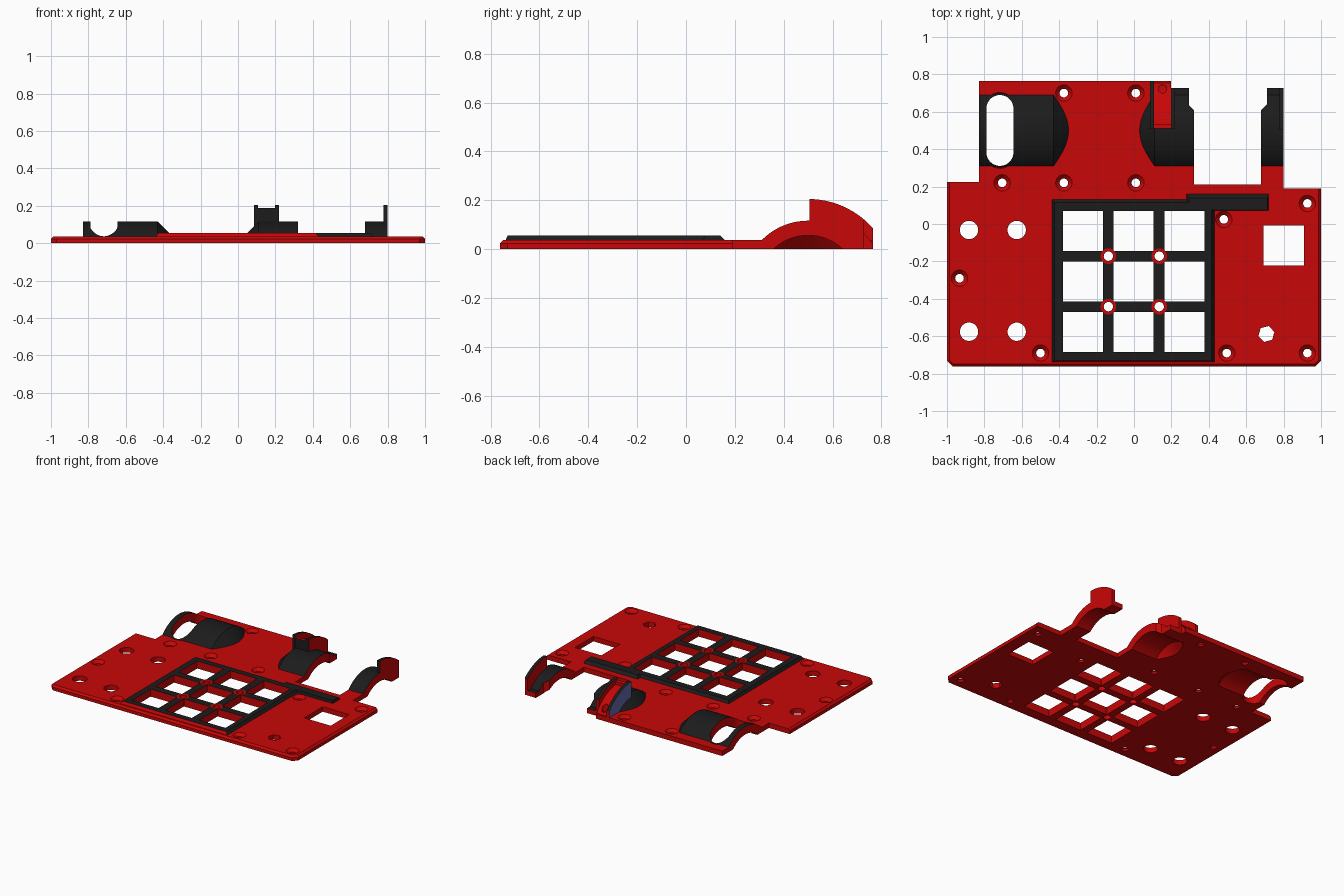
import bpy, bmesh, math
from mathutils import Vector

if "Cube" in bpy.data.objects:
    bpy.data.objects.remove(bpy.data.objects["Cube"])

RED, BLACK, BLUE = 0, 1, 2
mats = []
for n, c in (("red", (0.576, 0.002, 0.002)), ("black", (0.0115, 0.0115, 0.0115)), ("slate blue", (0.13, 0.14, 0.42))):
    m = bpy.data.materials.new(n)
    m.diffuse_color = (*c, 1)
    m.use_nodes = True
    m.node_tree.nodes["Principled BSDF"].inputs["Base Color"].default_value = m.diffuse_color
    mats.append(m)

AY, AZ = 0.5, -0.15                    # axis of the curved saddles
R_IN, R_OUT, R_FIN = 0.206, 0.266, 0.355


def finish(name, bm, rule=None):
    bmesh.ops.recalc_face_normals(bm, faces=bm.faces)
    bm.normal_update()
    if rule:
        for f in bm.faces:
            f.material_index = rule(f.normal, f.calc_center_median())
    me = bpy.data.meshes.new(name)
    bm.to_mesh(me)
    bm.free()
    for m in mats:
        me.materials.append(m)
    ob = bpy.data.objects.new(name, me)
    bpy.context.collection.objects.link(ob)
    return ob


def prism(bm, pts, z0, z1, top=None):
    a = [bm.verts.new((x, y, z0)) for x, y in pts]
    b = [bm.verts.new((x, y, z1)) for x, y in (top or pts)]
    bm.faces.new(a[::-1])
    bm.faces.new(b)
    n = len(a)
    for i in range(n):
        bm.faces.new((a[i], a[(i + 1) % n], b[(i + 1) % n], b[i]))


def rect(x0, x1, y0, y1):
    return [(x0, y0), (x1, y0), (x1, y1), (x0, y1)]


def circle(x, y, r, n=24, a0=0.0):
    return [(x + r * math.cos(a0 + 2 * math.pi * i / n), y + r * math.sin(a0 + 2 * math.pi * i / n))
            for i in range(n)]


def stadium(x, y0, y1, r, n=16):
    up = [(x + r * math.cos(math.pi * i / n), y1 + r * math.sin(math.pi * i / n)) for i in range(n + 1)]
    return up + [(2 * x - a, y0 + y1 - b) for a, b in up]


def saddle(profile, y_min=None, y_max=None, z_min=0.0, n=96):
    """Revolve (x, r) points about the saddle axis and trim with planes."""
    bm = bmesh.new()
    rings = []
    for i in range(n):
        a = 2 * math.pi * (i + 0.37) / n
        rings.append([bm.verts.new((x, AY + r * math.sin(a), AZ + r * math.cos(a))) for x, r in profile])
    k = len(profile)
    for i in range(n):
        p, q = rings[i], rings[(i + 1) % n]
        for j in range(k):
            bm.faces.new((p[j], p[(j + 1) % k], q[(j + 1) % k], q[j]))
    cuts = [((0, 0, z_min), (0, 0, -1))]
    if y_min is not None:
        cuts.append(((0, y_min, 0), (0, -1, 0)))
    if y_max is not None:
        cuts.append(((0, y_max, 0), (0, 1, 0)))
    for co, no in cuts:
        bmesh.ops.bisect_plane(bm, geom=bm.verts[:] + bm.edges[:] + bm.faces[:], dist=1e-6,
                               plane_co=co, plane_no=no, clear_outer=True)
        rim = [e for e in bm.edges if e.is_boundary]
        if rim:
            bmesh.ops.triangle_fill(bm, edges=rim, use_beauty=True, normal=no)
    return bm


def cut(ob, cutter):
    cutter.hide_render = True
    mod = ob.modifiers.new("cut", 'BOOLEAN')
    mod.operation, mod.solver, mod.object = 'DIFFERENCE', 'EXACT', cutter
    bpy.context.view_layer.objects.active = ob
    bpy.ops.object.modifier_apply(modifier=mod.name)


def cutter(name, shapes):
    bm = bmesh.new()
    for s in shapes:
        prism(bm, *s)
    return finish(name, bm)


def shell(n, c):
    """Outer curved faces black, ends and undersides red."""
    r = Vector((0, c.y - AY, c.z - AZ))
    return BLACK if n.dot(r.normalized()) > 0.3 and c.z > 0.001 and n.y < 0.98 else RED


def fin_rule(n, c):
    return RED if abs(n.x) > 0.7 or n.y > 0.95 or n.z < -0.2 else BLACK


# Cutters: key cells, screw holes, openings
cols = [(-0.38, -0.165), (-0.11, 0.105), (0.163, 0.378)]
rows = [(-0.685, -0.47), (-0.415, -0.2), (-0.145, 0.07)]
posts = [(x, y) for x in (-0.137, 0.135) for y in (-0.442, -0.172)]
screws = [(-0.375, 0.70), (0.01, 0.70), (-0.705, 0.22), (-0.375, 0.22), (0.01, 0.22), (0.48, 0.025),
          (0.927, 0.11), (-0.933, -0.29), (-0.5, -0.69), (0.496, -0.69), (0.927, -0.69)]
cells = cutter("cell_cutter", [(rect(*c, *r), -0.1, 0.2) for c in cols for r in rows])
post_holes = cutter("post_hole_cutter", [(circle(x, y, 0.025), -0.1, 0.2) for x, y in posts])
holes = [(circle(x, y, 0.023), -0.1, 0.2) for x, y in screws]
holes += [(circle(x, y, 0.049, 32), -0.1, 0.2) for x in (-0.882, -0.627) for y in (-0.032, -0.576)]
holes += [(rect(0.693, 0.908, -0.222, -0.008), -0.1, 0.2), (circle(0.708, -0.588, 0.044, 6, 0.25), -0.1, 0.2)]
hole_cut = cutter("hole_cutter", holes)
sink_cut = cutter("countersink_cutter",
                  [(circle(x, y, 0.023), 0.015, 0.045, circle(x, y, 0.053)) for x, y in screws])
SLOT = (-0.717, 0.383, 0.617)
slot_cut = cutter("slot_cutter", [(stadium(*SLOT, 0.0725), -0.1, 0.3)])
slot_rim = cutter("slot_rim_cutter", [(stadium(*SLOT, 0.0725), 0.015, 0.045, stadium(*SLOT, 0.092))])


def tapered(x_end, x_full, r, s):
    # straight barrel with a 45 degree tapered end; s is the taper direction
    return [(x_end, r), (x_full, r), (x_full + s * (r - 0.1), 0.1)]


def tapered_shell(x_end, x_full, s):
    return tapered(x_end, x_full, R_OUT, s) + tapered(x_end, x_full, R_IN, s)[::-1]


inner_l = finish("left_channel_cutter", saddle(tapered(-0.9, -0.43, R_IN, 1) + [(-0.9, 0.1)], z_min=-0.03))
inner_m = finish("middle_channel_cutter", saddle(tapered(0.4, 0.11, R_IN, -1) + [(0.4, 0.1)], z_min=-0.03))

# Base plate
outline = [(-0.97, -0.762), (0.97, -0.762), (1, -0.732), (1, 0.19), (0.8, 0.19), (0.8, 0.315), (0.68, 0.315),
           (0.68, 0.21), (0.32, 0.21), (0.32, 0.315), (0.19, 0.315), (0.19, 0.765), (-0.83, 0.765),
           (-0.83, 0.225), (-1, 0.225), (-1, -0.732)]
bm = bmesh.new()
prism(bm, outline, 0, 0.036)
rim = [e for e in bm.edges if all(v.co.z > 0.03 for v in e.verts)
       and (all(v.co.y < -0.7 for v in e.verts) or all(abs(v.co.x) > 0.99 for v in e.verts))]
bmesh.ops.bevel(bm, geom=rim, offset=0.013, segments=1, affect='EDGES')
plate = finish("base_plate", bm)
for c in (cells, post_holes, hole_cut, sink_cut, slot_cut, slot_rim, inner_l, inner_m):
    cut(plate, c)

# Key grid frame
bm = bmesh.new()
prism(bm, rect(-0.443, 0.435, -0.742, 0.135), 0.03, 0.055, rect(-0.425, 0.415, -0.73, 0.115))
frame = finish("key_grid", bm, lambda n, c: RED if n.y < -0.3 else BLACK)
cut(frame, cells)
cut(frame, post_holes)

# Screw posts on the grid crossings
bm = bmesh.new()
for x, y in posts:
    prism(bm, circle(x, y, 0.042), 0, 0.0557)
grid_posts = finish("grid_posts", bm)
cut(grid_posts, post_holes)

# Raised ridge behind the grid
bm = bmesh.new()
prism(bm, rect(0.275, 0.72, 0.07, 0.166), 0.03, 0.055, rect(0.295, 0.715, 0.075, 0.14))
ridge = finish("rear_ridge", bm, lambda n, c: BLACK)

# Left saddle with slot, middle saddle and right arm with stepped rear corners
left = finish("left_saddle", saddle(tapered_shell(-0.83, -0.43, 1)), shell)
cut(left, slot_cut)
middle = finish("middle_saddle", saddle(tapered_shell(0.32, 0.11, -1)), shell)
cut(middle, cutter("middle_step_cutter", [([(0.33, 0.6), (0.33, 0.9), (0.295, 0.9), (0.295, 0.635)], -0.1, 0.3)]))
arm = finish("right_arm", saddle([(0.68, R_IN), (0.8, R_IN), (0.8, R_OUT), (0.68, R_OUT)]), shell)
cut(arm, cutter("arm_step_cutter", [([(0.67, 0.6), (0.71, 0.64), (0.71, 0.9), (0.67, 0.9)], -0.1, 0.3)]))

# Feet at the rear ends of the arms
bm = bmesh.new()
for x0, x1 in ((0.711, 0.799), (0.19, 0.294)):
    prism(bm, rect(x0, x1, 0.655, 0.727), 0, 0.036)
feet = finish("arm_feet", bm, lambda n, c: BLACK if n.z > 0.5 else RED)


# Upright fins
def fin(name, x0, x1, r, y0, y1, rule=fin_rule):
    return finish(name, saddle([(x0, R_IN), (x1, R_IN), (x1, r), (x0, r)], y0, y1), rule)


parts = [plate, frame, grid_posts, ridge, left, middle, arm, feet]
parts.append(fin("arm_fin", 0.777, 0.8, R_FIN, 0.505, 0.727))
parts.append(fin("inner_fin", 0.085, 0.108, R_FIN, 0.508, 0.765,
                 lambda n, c: BLUE if n.x < -0.7 else fin_rule(n, c)))
parts.append(fin("outer_fin", 0.197, 0.22, R_FIN, 0.508, 0.727))

# Latch block between the fins
top_red = lambda n, c: BLACK if n.y < -0.9 else RED
parts.append(fin("latch_wall", 0.108, 0.197, 0.337, 0.51, 0.535, top_red))
latch = fin("latch_block", 0.108, 0.197, 0.315, 0.53, 0.765, top_red)
cut(latch, cutter("latch_hole_cutter", [(circle(0.152, 0.722, 0.022, 16), 0.02, 0.3)]))
parts.append(latch)

# Remove cutters, then shade
for ob in list(bpy.data.objects):
    if ob.name.endswith("_cutter"):
        bpy.data.objects.remove(ob)
for ob in parts:
    bpy.ops.object.select_all(action='DESELECT')
    ob.select_set(True)
    bpy.context.view_layer.objects.active = ob
    bpy.ops.object.shade_smooth_by_angle(angle=math.radians(25))
